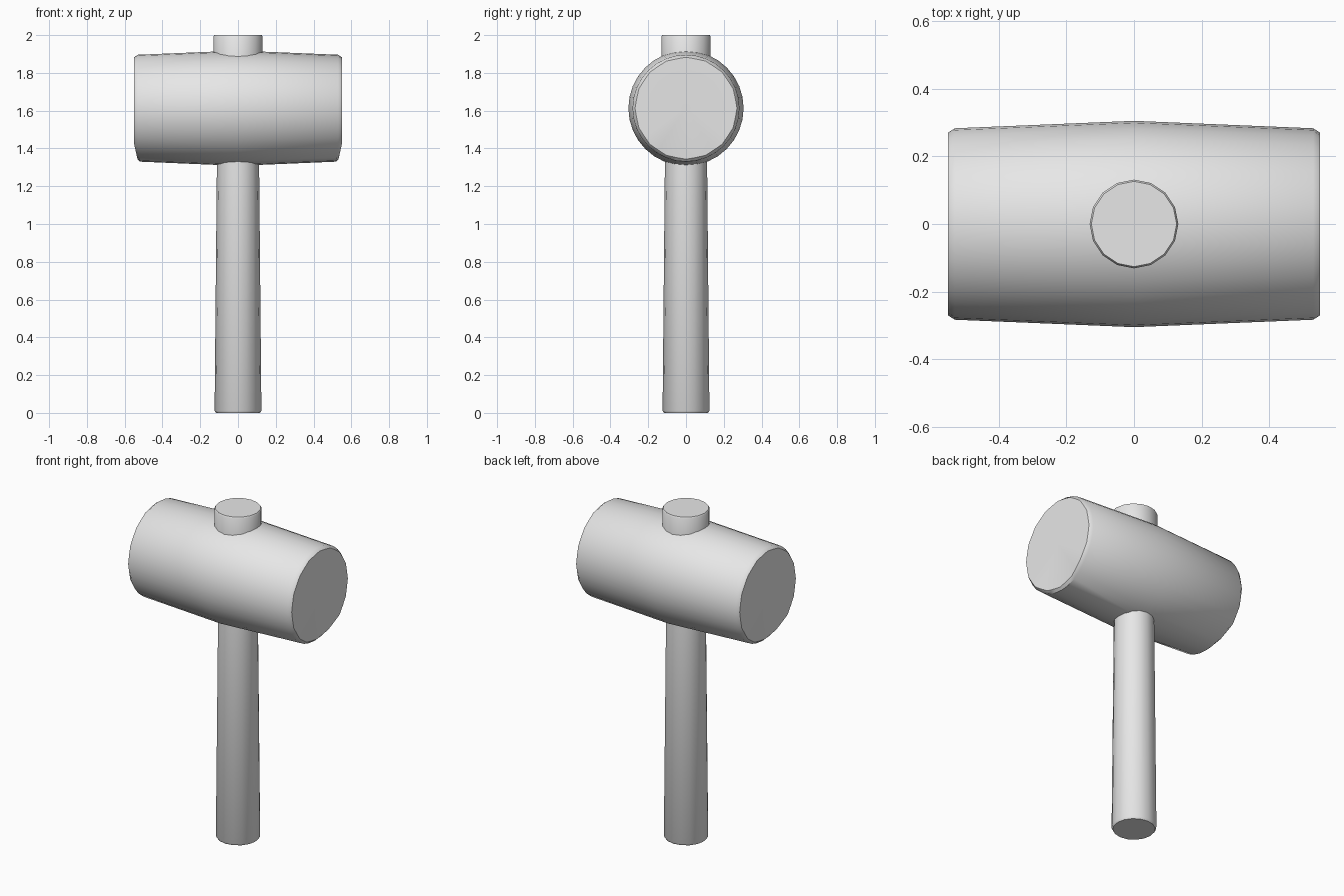
import bpy, bmesh, math
from mathutils import Matrix

cube = bpy.data.objects.get("Cube")
if cube:
    bpy.data.objects.remove(cube, do_unlink=True)

grey = bpy.data.materials.new("plain grey")
grey.use_nodes = True
grey.diffuse_color = (0.8, 0.8, 0.8, 1)
grey.node_tree.nodes["Principled BSDF"].inputs["Base Color"].default_value = (0.8, 0.8, 0.8, 1)


def lathe(name, profile, sides, transform, tweak=None):
    """Revolve (radius, height) pairs around z, close both ends with fans."""
    bm = bmesh.new()
    rings = []
    for r, h in profile:
        ring = []
        for i in range(sides):
            a = math.tau * i / sides
            ring.append(bm.verts.new((r * math.cos(a), r * math.sin(a), h)))
        rings.append(ring)
    for low, high in zip(rings, rings[1:]):
        for i in range(sides):
            j = (i + 1) % sides
            bm.faces.new((low[i], low[j], high[j], high[i]))
    for ring, (r, h) in ((rings[0], profile[0]), (rings[-1], profile[-1])):
        centre = bm.verts.new((0, 0, h))
        for i in range(sides):
            bm.faces.new((ring[i], ring[(i + 1) % sides], centre))
    if tweak:
        tweak(rings)
    bmesh.ops.transform(bm, matrix=transform, verts=bm.verts)
    bmesh.ops.recalc_face_normals(bm, faces=bm.faces)
    mesh = bpy.data.meshes.new(name)
    bm.to_mesh(mesh)
    bm.free()
    mesh.materials.append(grey)
    obj = bpy.data.objects.new(name, mesh)
    bpy.context.collection.objects.link(obj)
    bpy.ops.object.select_all(action='DESELECT')
    obj.select_set(True)
    bpy.context.view_layer.objects.active = obj
    bpy.ops.object.shade_smooth_by_angle(angle=math.radians(40))
    return obj


def worn_ends(rings):
    """Make the striking faces coarser and wear back their lower rim."""
    for ring in (rings[0], rings[-1]):
        for i, v in enumerate(ring):
            if i % 2:
                v.co.x *= 0.985
                v.co.y *= 0.985
            wear = max(0, v.co.x / 0.27 - 0.7) * 0.06
            v.co.z -= math.copysign(wear, v.co.z)
    for ring in (rings[1], rings[-2]):
        for v in ring:
            wear = max(0, v.co.x / 0.283 - 0.7) * 0.04
            v.co.z -= math.copysign(wear, v.co.z)


# Barrel-shaped head lying along x
half = [(0.27, 0.55), (0.283, 0.53), (0.305, 0)]
head_profile = [(r, -h) for r, h in half] + half[1::-1]
lathe("mallet_head", head_profile, 32,
      Matrix.Translation((0, 0, 1.613)) @ Matrix.Rotation(math.pi / 2, 4, 'Y'), worn_ends)

# Tapered handle running through the head, with a wider butt on top
lathe("handle", [(0.117, 0), (0.124, 0.012), (0.112, 1.3), (0.112, 1.5),
                 (0.131, 1.8), (0.131, 1.992), (0.126, 2)], 16, Matrix.Identity(4))
